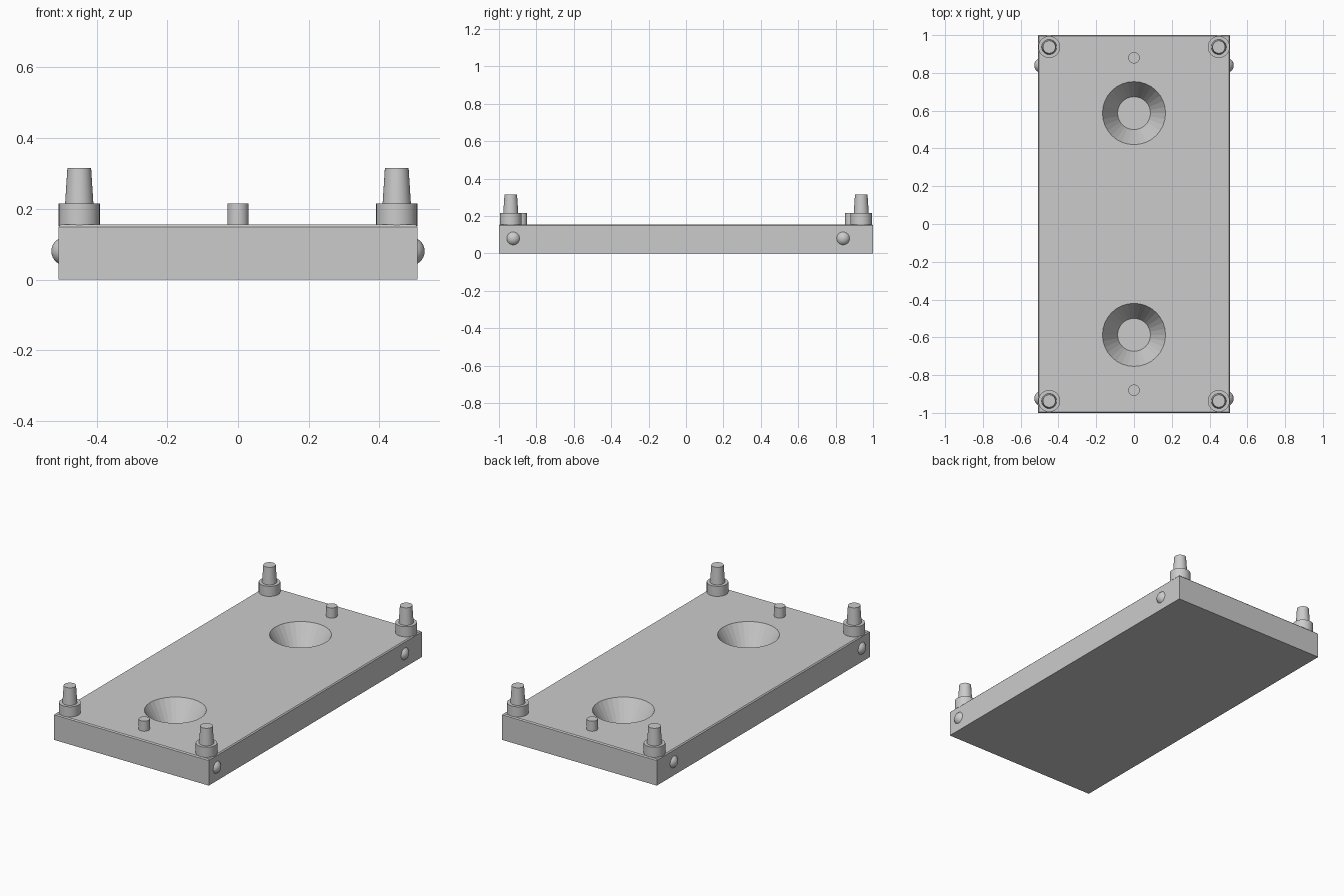
import bpy
import bmesh
from mathutils import Matrix, Vector

if "Cube" in bpy.data.objects:
    bpy.data.objects.remove(bpy.data.objects["Cube"], do_unlink=True)

WIDTH, LENGTH, TOP = 1.016, 2.0, 0.155
CHAMFER = 0.006
COLLAR_TOP, PIN_TOP = 0.215, 0.316

grey = bpy.data.materials.new("plain_grey")
grey.use_nodes = True
colour = (0.6, 0.6, 0.6, 1)
grey.diffuse_color = colour
grey.node_tree.nodes["Principled BSDF"].inputs["Base Color"].default_value = colour


def finish(bm, name):
    """Turn a bmesh into a grey object."""
    mesh = bpy.data.meshes.new(name)
    bm.to_mesh(mesh)
    bm.free()
    mesh.materials.append(grey)
    obj = bpy.data.objects.new(name, mesh)
    bpy.context.collection.objects.link(obj)
    return obj


def shade(obj):
    bpy.ops.object.select_all(action="DESELECT")
    obj.select_set(True)
    bpy.context.view_layer.objects.active = obj
    bpy.ops.object.shade_smooth_by_angle(angle=0.5)


def frustum(name, x, y, z0, z1, r0, r1, sides=32):
    bm = bmesh.new()
    bmesh.ops.create_cone(bm, cap_ends=True, segments=sides, radius1=r0, radius2=r1,
                          depth=z1 - z0, matrix=Matrix.Translation((x, y, (z0 + z1) / 2)))
    return finish(bm, name)


# Base plate with a fine chamfer round its top rim
bm = bmesh.new()
bmesh.ops.create_cube(bm, size=1, matrix=Matrix.Translation((0, 0, TOP / 2))
                      @ Matrix.Diagonal((WIDTH, LENGTH, TOP, 1)))
rim = [e for e in bm.edges if all(v.co.z > TOP / 2 for v in e.verts)]
bmesh.ops.bevel(bm, geom=rim, offset=CHAMFER, segments=1, affect="EDGES")
plate = finish(bm, "base_plate")

# Two blind conical wells cut into the plate
for y in (-0.587, 0.587):
    cutter = frustum("well_cutter", 0, y, 0.015, 0.225, 0.087, 0.207)
    cutter.hide_render = True
    cut = plate.modifiers.new("well", "BOOLEAN")
    cut.operation = "DIFFERENCE"
    cut.solver = "EXACT"
    cut.object = cutter
    bpy.context.view_layer.objects.active = plate
    bpy.ops.object.modifier_apply(modifier=cut.name)
    bpy.data.objects.remove(cutter, do_unlink=True)

# Corner posts: a collar carrying a tapered pin
for end, y in (("front", -0.937), ("back", 0.937)):
    for side, x in (("right", -0.449), ("left", 0.449)):
        shade(frustum(f"{end}_{side}_collar", x, y, TOP - 0.003, COLLAR_TOP, 0.058, 0.058))
        shade(frustum(f"{end}_{side}_pin", x, y, COLLAR_TOP, PIN_TOP, 0.04, 0.0335))

    # Small peg on the centre line
    shade(frustum(f"{end}_peg", 0, 0.88 if y > 0 else -0.88, TOP - 0.003, COLLAR_TOP, 0.03, 0.03))

# Domed bumps on the long sides
for end, y in (("front", -0.924), ("back", 0.84)):
    for side, sign in (("right", -1), ("left", 1)):
        bm = bmesh.new()
        centre = Vector((sign * 0.488, y, 0.08))
        bmesh.ops.create_uvsphere(bm, u_segments=32, v_segments=16, radius=0.04,
                                  matrix=Matrix.Translation(centre))
        # Keep only the cap outside the plate
        bmesh.ops.bisect_plane(bm, geom=bm.verts[:] + bm.edges[:] + bm.faces[:],
                               plane_co=(sign * (WIDTH / 2 - 0.001), 0, 0),
                               plane_no=(sign, 0, 0), clear_inner=True)
        shade(finish(bm, f"{end}_{side}_bump"))
